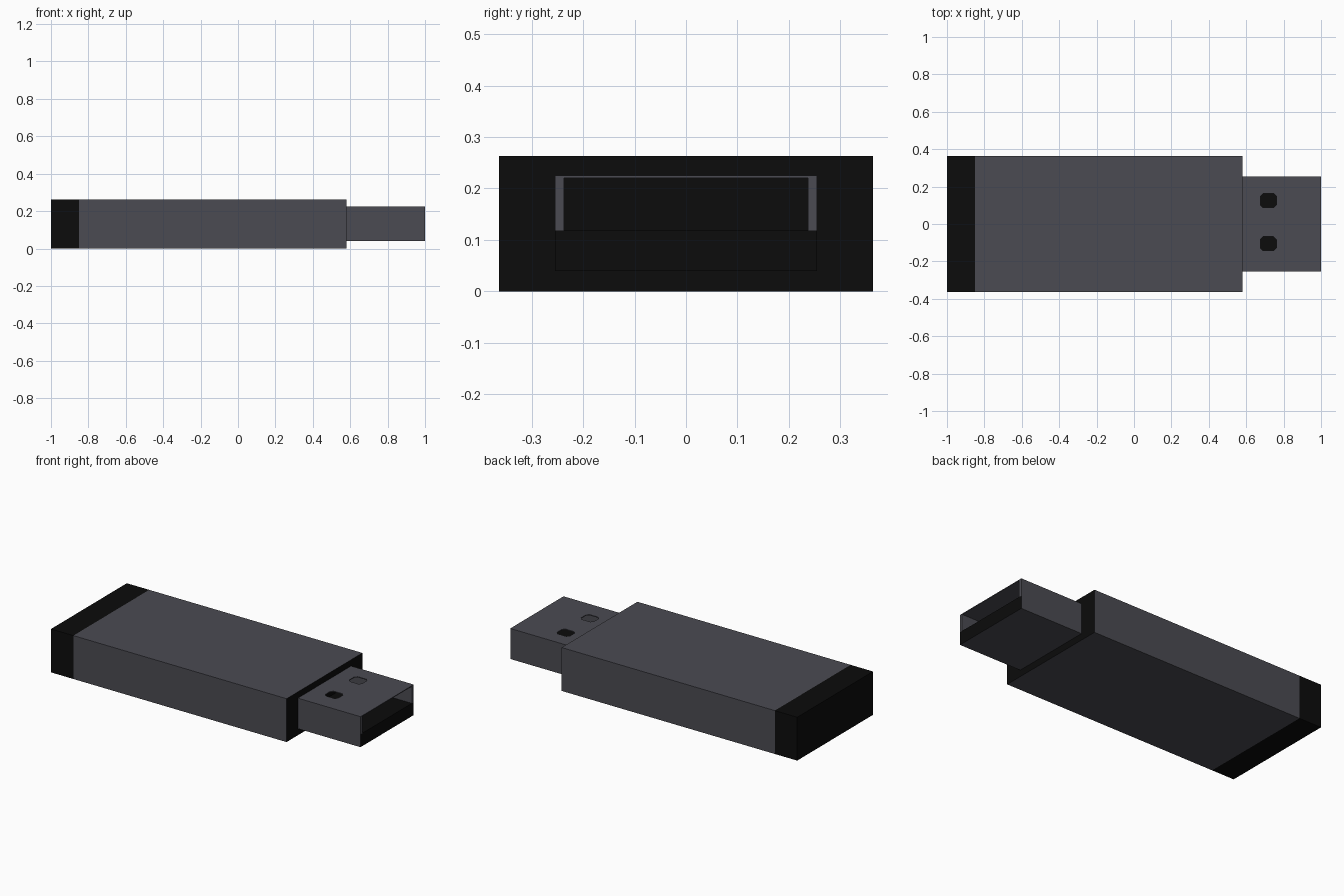
import bpy, bmesh, math
from mathutils import Vector

if "Cube" in bpy.data.objects:
    bpy.data.objects.remove(bpy.data.objects["Cube"])


def material(name, rgb):
    m = bpy.data.materials.new(name)
    m.diffuse_color = (*rgb, 1)
    m.use_nodes = True
    m.node_tree.nodes["Principled BSDF"].inputs["Base Color"].default_value = m.diffuse_color
    return m


GREY = material("dark grey metal", (0.070, 0.070, 0.084))
BLACK = material("black plastic", (0.0035, 0.0035, 0.0035))


def prism(name, profile, axis, start, end, black=lambda n: False):
    """Extrude a 2D profile along x (profile = y,z) or z (profile = x,y)."""
    bm = bmesh.new()
    place = (lambda a, b: (start, a, b)) if axis == "x" else (lambda a, b: (a, b, start))
    face = bm.faces.new([bm.verts.new(place(a, b)) for a, b in profile])
    step = Vector((end - start, 0, 0)) if axis == "x" else Vector((0, 0, end - start))
    new = bmesh.ops.extrude_face_region(bm, geom=[face], use_keep_orig=True)["geom"]
    bmesh.ops.translate(bm, vec=step, verts=[v for v in new if isinstance(v, bmesh.types.BMVert)])
    bmesh.ops.recalc_face_normals(bm, faces=bm.faces)
    for f in bm.faces:
        f.material_index = int(black(f.normal))
    me = bpy.data.meshes.new(name)
    bm.to_mesh(me)
    bm.free()
    me.materials.append(GREY)
    me.materials.append(BLACK)
    ob = bpy.data.objects.new(name, me)
    bpy.context.collection.objects.link(ob)
    return ob


def rect(w, z0, z1):
    return [(-w, z0), (w, z0), (w, z1), (-w, z1)]


# Body sleeve with a black front face, and the black end cap
prism("body", rect(0.363, 0, 0.263), "x", -0.85, 0.58, lambda n: abs(n.x) > 0.5)
prism("end_cap", rect(0.363, 0, 0.263), "x", -1.0, -0.85, lambda n: True)

# Lower half of the plug: black contact tongue in a grey skin
prism("contact_tongue", rect(0.255, 0.04, 0.118), "x", 0.58, 1.0,
      lambda n: n.x > 0.5 or n.z > 0.5)

# Upper half of the plug: thin metal channel, open at the end
w, t = 0.255, 0.018
channel = [(-w, 0.118), (-w, 0.225), (w, 0.225), (w, 0.118),
           (w - t, 0.118), (w - t, 0.220), (t - w, 0.220), (t - w, 0.118)]
shell = prism("plug_shell", channel, "x", 0.58, 1.0)

# Two chamfered holes in the top of the plug
hx, hy, c = 0.043, 0.038, 0.015
octagon = [(hx, hy - c), (hx - c, hy), (c - hx, hy), (-hx, hy - c),
           (-hx, c - hy), (c - hx, -hy), (hx - c, -hy), (hx, c - hy)]
for i, y in enumerate((0.125, -0.105)):
    cutter = prism(f"hole_cutter_{i + 1}", [(0.718 + a, y + b) for a, b in octagon],
                   "z", 0.20, 0.25)
    cutter.hide_render = True
    cutter.hide_viewport = True
    cutter.display_type = "WIRE"
    mod = shell.modifiers.new("hole", "BOOLEAN")
    mod.operation = "DIFFERENCE"
    mod.solver = "EXACT"
    mod.object = cutter
